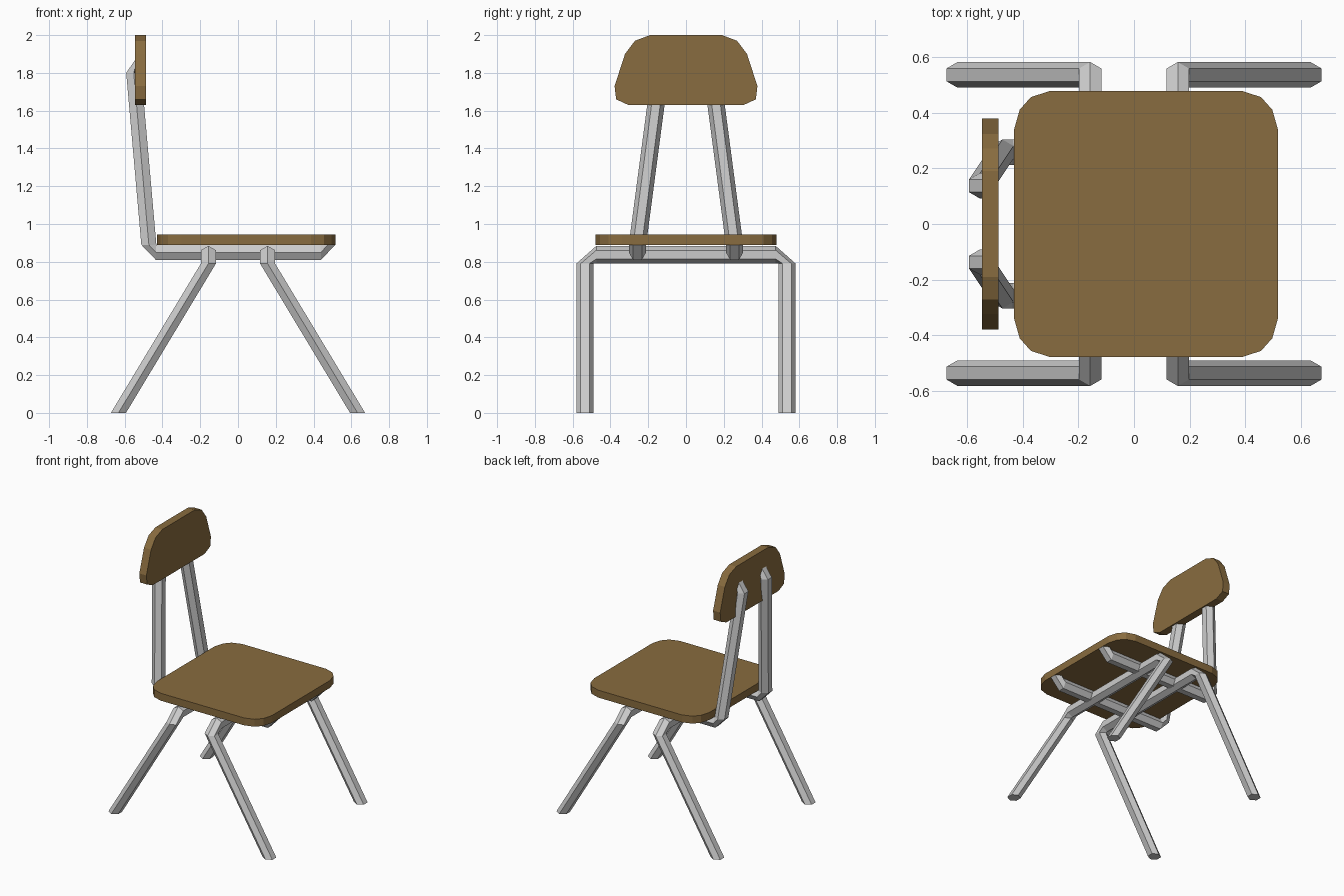
import bpy, bmesh, math
from mathutils import Vector

if "Cube" in bpy.data.objects:
    bpy.data.objects.remove(bpy.data.objects["Cube"])

X, Y, Z = Vector((1, 0, 0)), Vector((0, 1, 0)), Vector((0, 0, 1))
R = 0.046  # tube radius

wood = bpy.data.materials.new("wood")
wood.diffuse_color = (0.25, 0.15, 0.05, 1)
wood.use_nodes = True
wood.node_tree.nodes["Principled BSDF"].inputs["Base Color"].default_value = wood.diffuse_color


def finish(name, bm, mat=None):
    bmesh.ops.recalc_face_normals(bm, faces=bm.faces)
    me = bpy.data.meshes.new(name)
    bm.to_mesh(me)
    bm.free()
    ob = bpy.data.objects.new(name, me)
    bpy.context.collection.objects.link(ob)
    if mat:
        me.materials.append(mat)
    return ob


def tube(name, rings):
    """Six-sided tube through rings given as (centre, vertex axis, flat axis)."""
    bm = bmesh.new()
    loops = []
    for c, a, b in rings:
        loops.append([bm.verts.new(Vector(c) + R * (a * math.cos(t) + b * math.sin(t)))
                      for t in (i * math.pi / 3 for i in range(6))])
    for p, q in zip(loops, loops[1:]):
        for i in range(6):
            j = (i + 1) % 6
            bm.faces.new((p[i], p[j], q[j], q[i]))
    bm.faces.new(loops[0])
    bm.faces.new(loops[-1])
    return finish(name, bm)


def slab(name, outline, depth):
    """Flat panel: outline points extruded along the depth vector."""
    bm = bmesh.new()
    face = bm.faces.new([bm.verts.new(p) for p in outline])
    ext = bmesh.ops.extrude_face_region(bm, geom=[face], use_keep_orig=True)
    verts = [g for g in ext["geom"] if isinstance(g, bmesh.types.BMVert)]
    bmesh.ops.translate(bm, vec=depth, verts=verts)
    return finish(name, bm, wood)


# Seat: square with faceted round corners
corner = [(0.473, 0.34), (0.453, 0.41), (0.413, 0.455), (0.343, 0.478)]
right = corner + [(-x, y) for x, y in reversed(corner)]
seat = right + [(-x, -y) for x, y in right]
slab("seat", [(x + 0.043, y, 0.89) for x, y in seat], 0.055 * Z)

# Backrest: tapered panel, wider at the bottom
half = [(0.305, 1.63), (0.37, 1.66), (0.378, 1.73),
        (0.323, 1.90), (0.27, 1.97), (0.19, 2.0)]
back = half + [(-y, z) for y, z in reversed(half)]
slab("backrest", [(-0.545, y, z) for y, z in back], 0.058 * X)

# Leg frames: each is one tube, floor to floor, passing under the seat
for name, s in (("rear_leg_frame", -1), ("front_leg_frame", 1)):
    tube(name, [((s * 0.633, -0.535, 0), -Y, X),
                ((s * 0.157, -0.535, 0.79), -Y, X),
                ((s * 0.157, -0.475, 0.838), Z, X),
                ((s * 0.157, 0.475, 0.838), Z, X),
                ((s * 0.157, 0.535, 0.79), Y, X),
                ((s * 0.633, 0.535, 0), Y, X)])

# Back supports: rail under the seat that bends up into a leaning post
for name, s in (("right_back_support", -1), ("left_back_support", 1)):
    tube(name, [((0.475, s * 0.257, 0.89), Y, X),
                ((0.44, s * 0.257, 0.85), Y, -Z),
                ((-0.435, s * 0.257, 0.85), Y, -Z),
                ((-0.472, s * 0.257, 0.89), Y, -X),
                ((-0.552, s * 0.137, 1.80), Y, -X),
                ((-0.544, s * 0.137, 1.83), Y, Z)])
